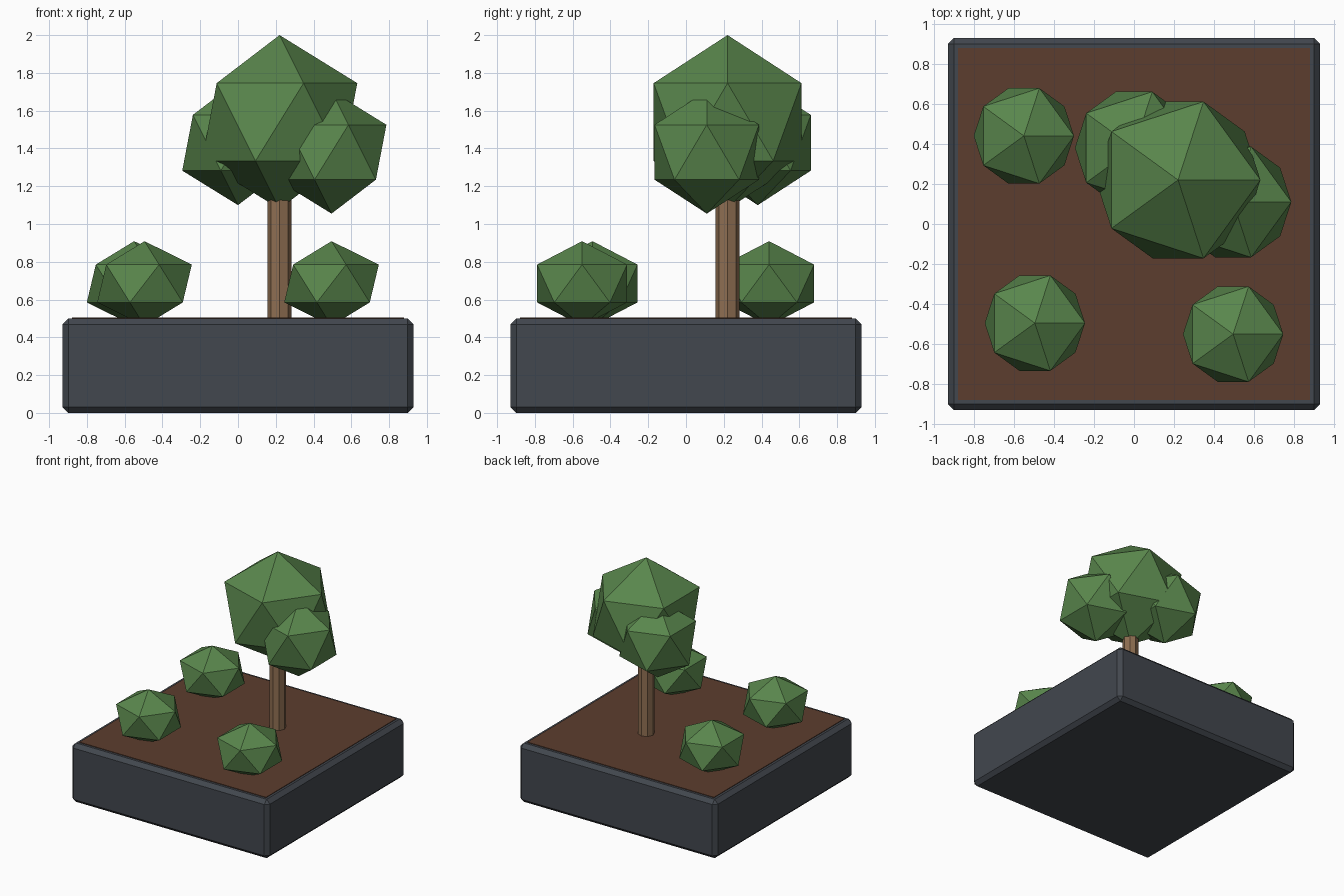
import bpy

if "Cube" in bpy.data.objects:
    bpy.data.objects.remove(bpy.data.objects["Cube"])


def material(name, rgb):
    """Flat colour from 0-255 sRGB values."""
    lin = [((c / 255 + 0.055) / 1.055) ** 2.4 for c in rgb]
    m = bpy.data.materials.new(name)
    m.diffuse_color = (*lin, 1)
    m.use_nodes = True
    m.node_tree.nodes["Principled BSDF"].inputs["Base Color"].default_value = m.diffuse_color
    return m


slate = material("slate", (66, 71, 78))
soil_brown = material("soil brown", (92, 61, 46))
bark = material("bark", (143, 111, 82))
leaf = material("leaf green", (89, 134, 76))


def finish(name, mat):
    ob = bpy.context.object
    ob.name = name
    ob.data.materials.append(mat)
    return ob


def box(name, mat, size, z0, z1):
    bpy.ops.mesh.primitive_cube_add(size=1, location=(0, 0, (z0 + z1) / 2))
    ob = finish(name, mat)
    ob.scale = (size, size, z1 - z0)
    bpy.ops.object.transform_apply(location=False, rotation=False, scale=True)
    return ob


def leaf_ball(name, centre, radius, squash=1.0):
    bpy.ops.mesh.primitive_ico_sphere_add(subdivisions=1, radius=radius, location=centre)
    finish(name, leaf).scale = (1, 1, squash)


# Chamfered planter block
base = box("planter_base", slate, 1.86, 0, 0.5)
bevel = base.modifiers.new("chamfer", 'BEVEL')
bevel.width = 0.032
bevel.segments = 1

# Soil sheet on top
box("soil", soil_brown, 1.756, 0.47, 0.505)

# Trunk
bpy.ops.mesh.primitive_cylinder_add(vertices=8, radius=0.064, depth=0.75,
                                    location=(0.22, 0.22, 0.855))
finish("trunk", bark)

# Tree crown
leaf_ball("crown_main", (0.22, 0.22, 1.54), 0.46)
leaf_ball("crown_right", (0.495, 0.11, 1.38), 0.325)
leaf_ball("crown_left", (0.0, 0.38, 1.43), 0.33)

# Squashed bushes
for i, (x, y) in enumerate([(-0.55, 0.44), (-0.495, -0.495), (0.495, -0.55)]):
    leaf_ball(f"bush_{i + 1}", (x, y, 0.685), 0.28, 0.8)
